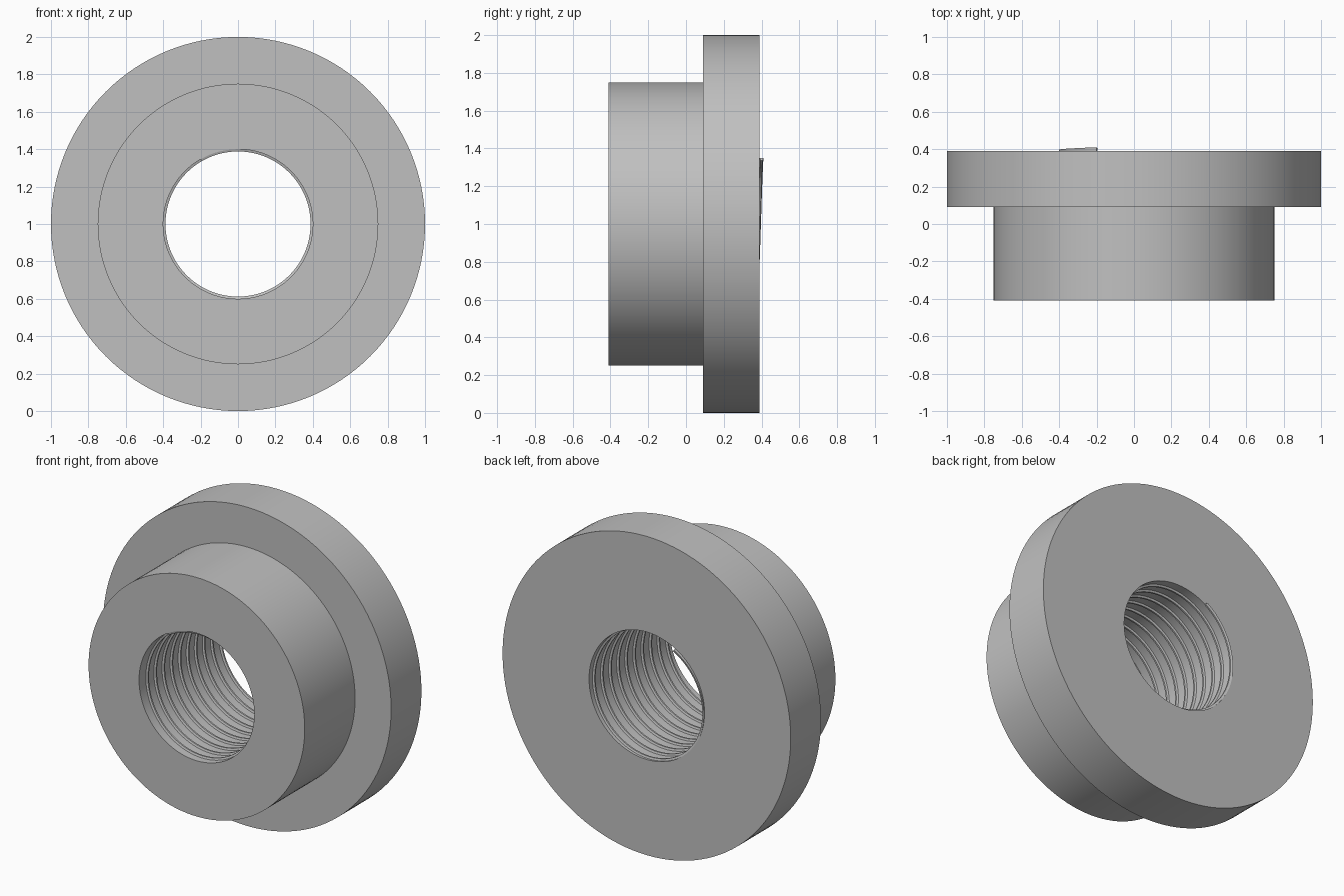
import bpy
import bmesh
from math import sin, cos, radians, tau

if "Cube" in bpy.data.objects:
    bpy.data.objects.remove(bpy.data.objects["Cube"], do_unlink=True)

SEGMENTS = 128
BORE = 0.4
FRONT, STEP, BACK = -0.41, 0.09, 0.39
CENTRE_Z = 1.0

metal = bpy.data.materials.new("grey metal")
metal.use_nodes = True
colour = (0.53, 0.53, 0.53, 1)
metal.diffuse_color = colour
metal.node_tree.nodes["Principled BSDF"].inputs["Base Color"].default_value = colour


def sweep(name, profile, angles, rises, closed):
    """Carry a (radius, y) profile round the y axis, rising as it goes."""
    bm = bmesh.new()
    rings = [[bm.verts.new((r * cos(a), y + rise, CENTRE_Z + r * sin(a)))
              for r, y in profile] for a, rise in zip(angles, rises)]
    n = len(profile)
    pairs = list(zip(rings, rings[1:]))
    if closed:
        pairs.append((rings[-1], rings[0]))
    for p, q in pairs:
        for i in range(n):
            j = (i + 1) % n
            bm.faces.new((p[i], p[j], q[j], q[i]))
    if not closed:
        bm.faces.new(rings[0])
        bm.faces.new(rings[-1])
    bmesh.ops.recalc_face_normals(bm, faces=bm.faces)
    mesh = bpy.data.meshes.new(name)
    bm.to_mesh(mesh)
    bm.free()
    mesh.materials.append(metal)
    obj = bpy.data.objects.new(name, mesh)
    bpy.context.collection.objects.link(obj)
    bpy.ops.object.select_all(action="DESELECT")
    obj.select_set(True)
    bpy.context.view_layer.objects.active = obj
    bpy.ops.object.shade_smooth_by_angle(angle=radians(30))
    return obj


# Flanged bushing: boss in front, wide flange behind, bored through
section = [(BORE, FRONT), (0.75, FRONT), (0.75, STEP),
           (1.0, STEP), (1.0, BACK), (BORE, BACK)]
sweep("flanged_body", section,
      [tau * i / SEGMENTS for i in range(SEGMENTS)], [0] * SEGMENTS, True)

# Right-handed thread ridge, running out just past the flange face
TURNS, PITCH, HALF = 10, 0.08, 0.01
steps = TURNS * 96
ridge = [(BORE + 0.002, -HALF), (BORE + 0.002, HALF),
         (BORE - 0.012, HALF * 0.5), (BORE - 0.012, -HALF * 0.5)]
end_angle = radians(120)
turns = [TURNS * i / steps for i in range(steps + 1)]
sweep("internal_thread", ridge,
      [end_angle - tau * t for t in turns],
      [FRONT + HALF + PITCH * t for t in turns], False)
